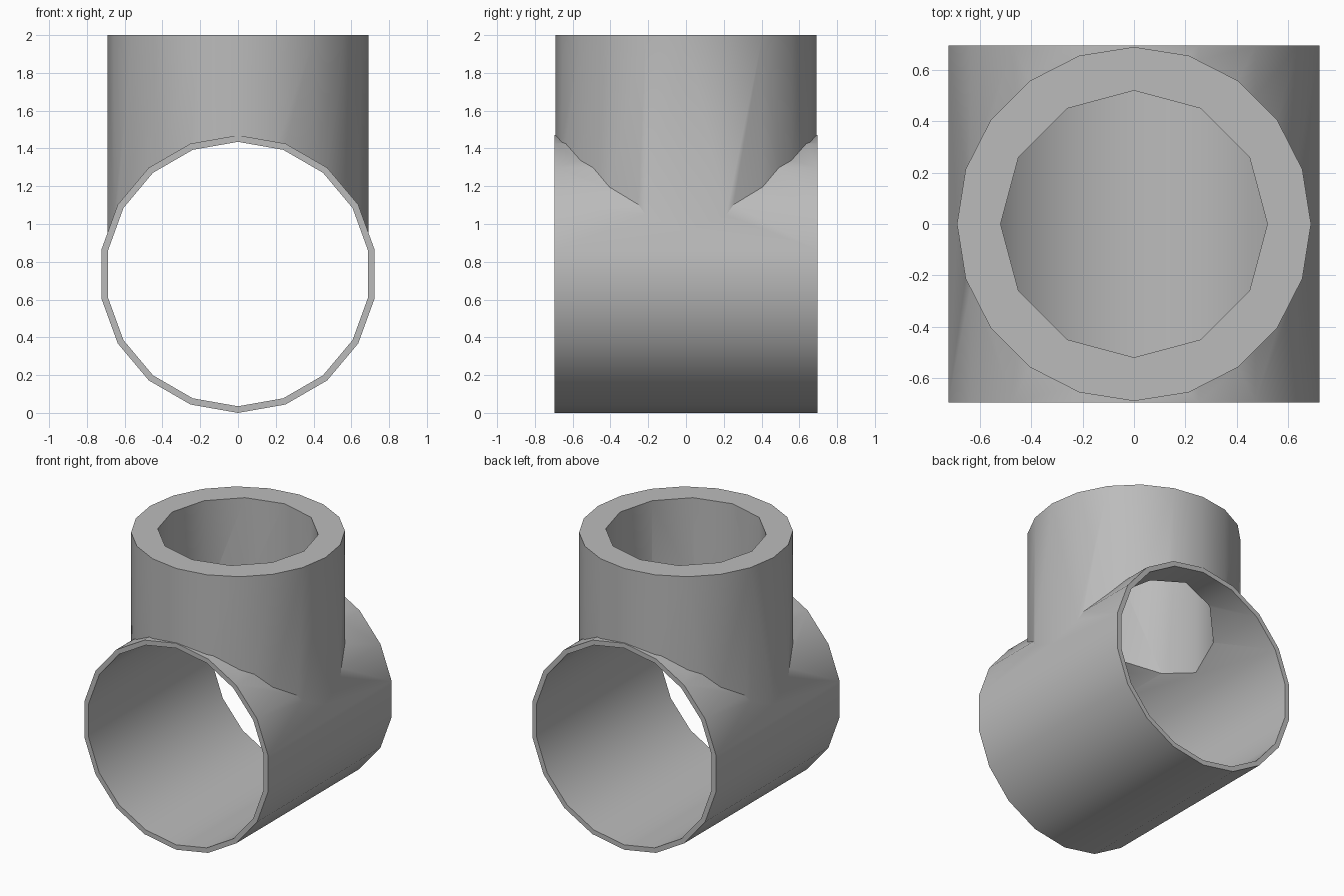
import bpy
from math import radians, pi

cube = bpy.data.objects.get("Cube")
if cube:
    bpy.data.objects.remove(cube, do_unlink=True)

grey = bpy.data.materials.new("pipe grey")
grey.use_nodes = True
colour = (0.5, 0.5, 0.5, 1)
grey.diffuse_color = colour
grey.node_tree.nodes["Principled BSDF"].inputs["Base Color"].default_value = colour

RUN_Z = 0.735      # height of the horizontal axis
RUN_LENGTH = 1.39


def cylinder(name, sides, radius, depth, z, rotation=(0, 0, 0)):
    bpy.ops.mesh.primitive_cylinder_add(
        vertices=sides, radius=radius, depth=depth,
        location=(0, 0, z), rotation=rotation)
    obj = bpy.context.object
    obj.name = name
    obj.data.materials.append(grey)
    return obj


def combine(target, other, operation):
    mod = target.modifiers.new(operation.lower(), "BOOLEAN")
    mod.operation = operation
    mod.solver = "EXACT"
    mod.object = other
    bpy.context.view_layer.objects.active = target
    bpy.ops.object.modifier_apply(modifier=mod.name)
    bpy.data.objects.remove(other, do_unlink=True)


# Horizontal run and upright branch, as solids
lying = (pi / 2, 0, 0)
tee = cylinder("pipe_tee", 18, 0.735, RUN_LENGTH, RUN_Z, lying)
branch_height = 2 - RUN_Z
branch = cylinder("branch", 20, 0.69, branch_height, RUN_Z + branch_height / 2)
combine(tee, branch, "UNION")

# Wide bore through the run, narrower bore down the branch
combine(tee, cylinder("run_bore", 18, 0.7, 2, RUN_Z, lying), "DIFFERENCE")
combine(tee, cylinder("branch_bore", 12, 0.52, 2, RUN_Z + 1), "DIFFERENCE")

# Smooth walls with crisp rims and joints
bpy.ops.object.select_all(action="DESELECT")
tee.select_set(True)
bpy.context.view_layer.objects.active = tee
bpy.ops.object.shade_smooth_by_angle(angle=radians(32))
